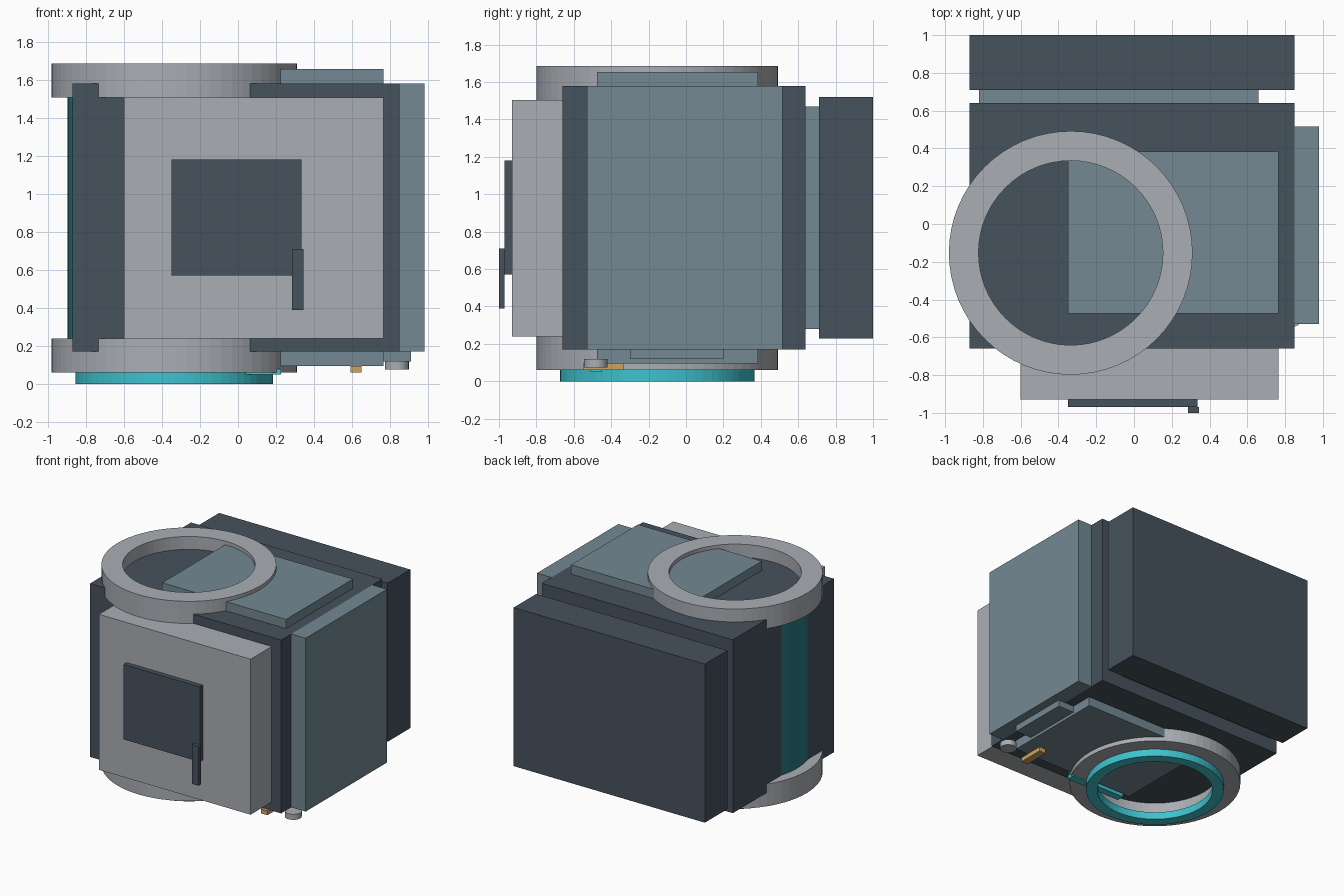
import bpy, bmesh, math

if "Cube" in bpy.data.objects:
    bpy.data.objects.remove(bpy.data.objects["Cube"])


def material(name, rgb):
    lin = [((c / 255 + 0.055) / 1.055) ** 2.4 for c in rgb]
    m = bpy.data.materials.new(name)
    m.diffuse_color = (*lin, 1)
    m.use_nodes = True
    m.node_tree.nodes["Principled BSDF"].inputs["Base Color"].default_value = m.diffuse_color
    return m


DARK = material("dark slate", (70, 82, 92))
STEEL = material("steel blue", (115, 137, 147))
GREY = material("light grey", (170, 174, 180))
CYAN = material("cyan", (62, 194, 206))
TEAL = material("teal", (42, 122, 132))
TAN = material("tan", (205, 163, 100))


def finish(name, bm, mat):
    bmesh.ops.recalc_face_normals(bm, faces=bm.faces)
    me = bpy.data.meshes.new(name)
    bm.to_mesh(me)
    bm.free()
    me.materials.append(mat)
    ob = bpy.data.objects.new(name, me)
    bpy.context.collection.objects.link(ob)
    return ob


def box(name, mat, x, y, z):
    """Box from (min, max) pairs."""
    bm = bmesh.new()
    bmesh.ops.create_cube(bm, size=1)
    for v in bm.verts:
        v.co = [r[0] if c < 0 else r[1] for c, r in zip(v.co, (x, y, z))]
    return finish(name, bm, mat)


def ring(name, mat, centre, outer, inner, z, sides=64):
    """Flat-sided ring, or a solid disc when inner is 0."""
    bm = bmesh.new()
    profile = [(outer, z[0]), (outer, z[1]), (inner, z[1]), (inner, z[0])]
    loops = []
    for r, h in profile if inner else profile[:2]:
        loops.append([bm.verts.new((centre[0] + r * math.cos(2 * math.pi * i / sides),
                                    centre[1] + r * math.sin(2 * math.pi * i / sides), h))
                      for i in range(sides)])
    pairs = list(zip(loops, loops[1:] + loops[:1])) if inner else [tuple(loops)]
    for a, b in pairs:
        for i in range(sides):
            j = (i + 1) % sides
            bm.faces.new((a[i], a[j], b[j], b[i]))
    if not inner:
        for loop in loops:
            bm.faces.new(loop)
    return finish(name, bm, mat)


# Main housing, rear and side boxes
box("main_body", DARK, (-0.87, 0.85), (-0.66, 0.64), (0.17, 1.58))
box("rear_spacer", STEEL, (-0.82, 0.66), (0.64, 0.71), (0.28, 1.47))
box("rear_box", DARK, (-0.87, 0.85), (0.71, 1.0), (0.23, 1.52))
box("side_box", STEEL, (0.85, 0.98), (-0.53, 0.515), (0.17, 1.58))

# Front box with hatch and handle
box("front_box", GREY, (-0.60, 0.765), (-0.93, -0.66), (0.24, 1.505))
box("front_hatch", DARK, (-0.35, 0.335), (-0.97, -0.93), (0.57, 1.18))
box("hatch_handle", DARK, (0.285, 0.345), (-1.0, -0.97), (0.39, 0.71))

# Plates on top and underneath
for name, z in (("top_plate", (1.58, 1.655)), ("bottom_plate", (0.095, 0.17))):
    box(name, STEEL, (-0.35, 0.765), (-0.475, 0.385), z)
box("bottom_rail", STEEL, (0.765, 0.91), (-0.30, 0.20), (0.118, 0.17))

# Inner column, end rings and lower lens ring
AXIS = (-0.335, -0.153)
ring("inner_column", TEAL, AXIS, 0.56, 0, (0.2, 1.55))
for name, z in (("top_ring", (1.505, 1.685)), ("bottom_ring", (0.06, 0.24))):
    ring(name, GREY, AXIS, 0.645, 0.488, z)
ring("lower_ring", CYAN, AXIS, 0.52, 0.435, (0.0, 0.06))

# Small fittings underneath
box("ring_lever", CYAN, (-0.27, 0.225), (-0.51, -0.45), (0.05, 0.08))
box("latch", TAN, (0.59, 0.65), (-0.55, -0.335), (0.06, 0.095))
ring("knob", GREY, (0.835, -0.482), 0.063, 0, (0.075, 0.12), 24)
